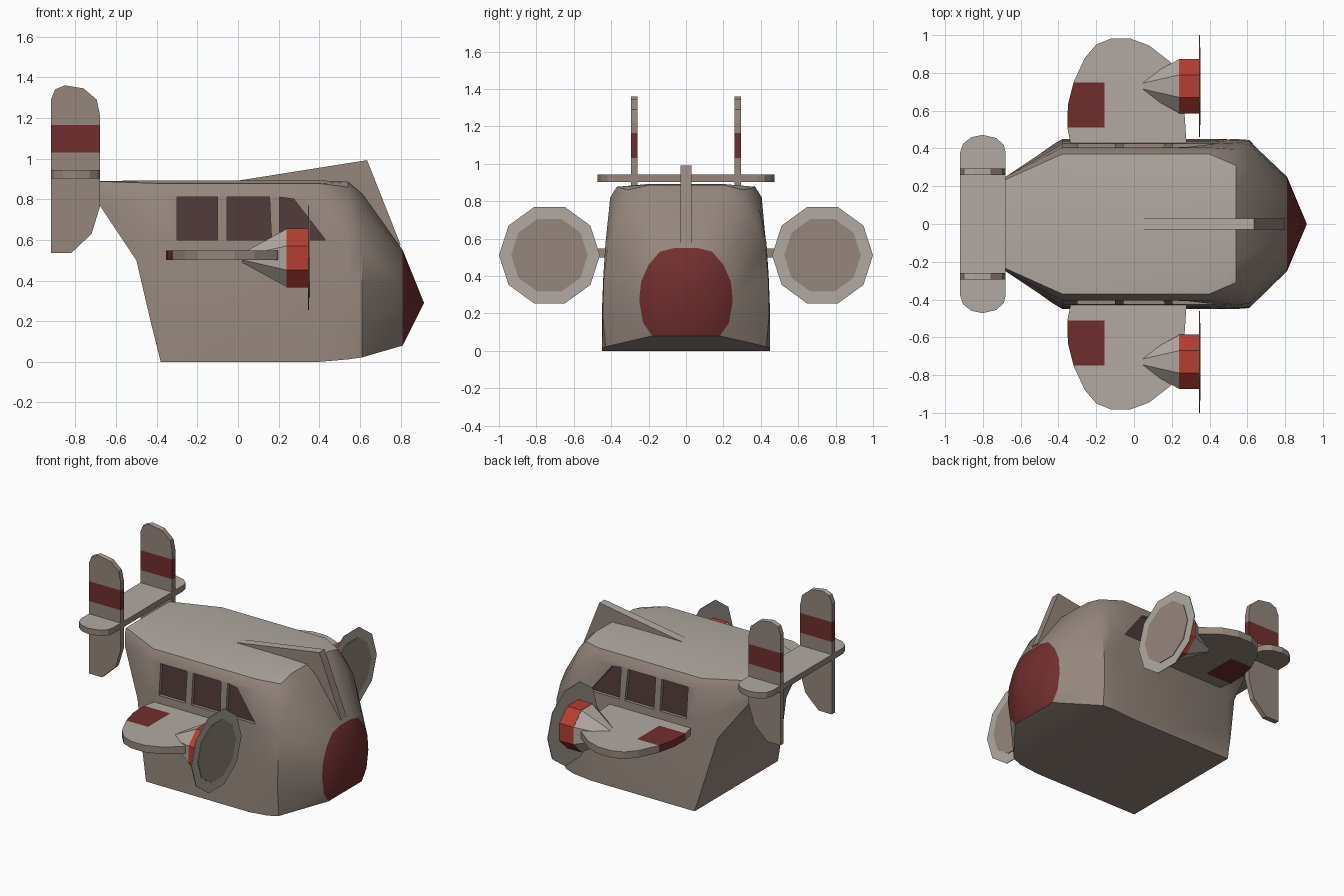
import bpy, bmesh, math
from mathutils import Vector

if "Cube" in bpy.data.objects:
    bpy.data.objects.remove(bpy.data.objects["Cube"])

COLOURS = [("taupe", (.30, .24, .205)), ("light_grey", (.445, .402, .361)),
           ("dark_red", (.165, .027, .027)), ("bright_red", (.46, .048, .032)),
           ("window_dark", (.08, .04, .04))]
TAUPE, LIGHT, DARK_RED, BRIGHT_RED, GLASS = range(5)
mats = []
for name, c in COLOURS:
    m = bpy.data.materials.new(name)
    m.diffuse_color = (*c, 1)
    m.use_nodes = True
    m.node_tree.nodes["Principled BSDF"].inputs["Base Color"].default_value = m.diffuse_color
    mats.append(m)


def finish(bm, name, rule=None):
    """Turn a bmesh into an object, colouring faces by a rule."""
    bmesh.ops.recalc_face_normals(bm, faces=bm.faces)
    bm.normal_update()
    for f in bm.faces:
        if rule:
            f.material_index = rule(f.calc_center_median(), f.normal)
    me = bpy.data.meshes.new(name)
    bm.to_mesh(me)
    bm.free()
    ob = bpy.data.objects.new(name, me)
    for m in mats:
        me.materials.append(m)
    bpy.context.collection.objects.link(ob)
    return ob


def activate(ob):
    bpy.ops.object.select_all(action='DESELECT')
    ob.select_set(True)
    bpy.context.view_layer.objects.active = ob


def add_prism(bm, a, b):
    """Solid between two matching outlines."""
    va = [bm.verts.new(p) for p in a]
    vb = [bm.verts.new(p) for p in b]
    n = len(va)
    first = bm.faces.new(va)
    bm.faces.new(vb[::-1])
    for i in range(n):
        bm.faces.new((va[i], vb[i], vb[(i + 1) % n], va[(i + 1) % n]))
    return first


def cut(bm, co, no):
    bmesh.ops.bisect_plane(bm, geom=bm.verts[:] + bm.edges[:] + bm.faces[:],
                           plane_co=co, plane_no=no)


def grey(c, n):
    return LIGHT if n.z > .8 else TAUPE


# Fuselage: half sections (x, y, z) from roof to floor, mirrored into rings
def at(x, pts):
    return [(x, y, z) for y, z in pts]


side = [(.2, .892), (.37, .877), (.405, .82), (.425, .6), (.437, .4), (.444, .2), (.45, 0)]
sections = [
    [(-.68, .16, .89), (-.68, .235, .888), (-.68, .25, .86), (-.68, .25, .77),
     (-.50, .37, .5), (-.43, .42, .2), (-.38, .45, 0)],
    at(-.38, side),
    at(.4, side),
    at(.54, [(.2, .887), (.31, .86), (.395, .75), (.43, .58), (.442, .4), (.45, .2), (.448, .012)]),
    at(.61, [(.16, .83), (.28, .79), (.37, .69), (.42, .55), (.44, .38), (.445, .2), (.43, .022)]),
    at(.81, [(.06, .55), (.14, .53), (.2, .46), (.24, .37), (.25, .27), (.23, .15), (.18, .08)]),
]
bm = bmesh.new()
rings = []
for s in sections:
    loop = s + [(x, -y, z) for x, y, z in reversed(s)]
    rings.append([bm.verts.new(p) for p in loop])
for r, q in zip(rings, rings[1:]):
    for i in range(14):
        j = (i + 1) % 14
        bm.faces.new((r[i], r[j], q[j], q[i]))
for i in range(6):
    t = rings[0]
    bm.faces.new((t[i], t[i + 1], t[12 - i], t[13 - i]))
tip = bm.verts.new((.915, 0, .29))
for i in range(14):
    bm.faces.new((rings[-1][i], rings[-1][(i + 1) % 14], tip))
bmesh.ops.remove_doubles(bm, verts=bm.verts, dist=.0005)
fuselage = finish(bm, "fuselage", lambda c, n: DARK_RED if c.x > .815 else grey(c, n))

# Recessed side windows
windows = [[(-.30, .6), (-.10, .6), (-.10, .81), (-.30, .81)],
           [(-.055, .6), (.165, .6), (.155, .81), (-.055, .81)],
           [(.205, .6), (.43, .6), (.275, .80), (.205, .81)]]
bm = bmesh.new()
for s in (1, -1):
    for w in windows:
        pane = add_prism(bm, [(x, s * (.402 - (z - .6) * .09), z) for x, z in w],
                         [(x, s * .55, z) for x, z in w])
        pane.material_index = GLASS
cutter = finish(bm, "window_cutter")
cutter.hide_render = True
mod = fuselage.modifiers.new("windows", 'BOOLEAN')
mod.operation, mod.solver, mod.object = 'DIFFERENCE', 'EXACT', cutter
activate(fuselage)
bpy.ops.object.modifier_apply(modifier=mod.name)
bpy.data.objects.remove(cutter)
activate(fuselage)
bpy.ops.object.shade_smooth_by_angle(angle=math.radians(30))

# Roof crest
crest = [(-.04, .885), (.635, .992), (.80, .575), (.74, .55), (.5, .8)]
bm = bmesh.new()
add_prism(bm, [(x, -.029, z) for x, z in crest], [(x, .029, z) for x, z in crest])
finish(bm, "roof_crest", grey)

# Tailplane with rounded tips
half = [(-.68, .38), (-.69, .42), (-.73, .455), (-.80, .472), (-.86, .46), (-.905, .425), (-.92, .38)]
outline = half + [(x, -y) for x, y in reversed(half)]
bm = bmesh.new()
add_prism(bm, [(x, y, .903) for x, y in outline], [(x, y, .943) for x, y in outline])
finish(bm, "tailplane", grey)

fin = [(-.92, .535), (-.82, .535), (-.72, .63), (-.68, .76), (-.68, 1.22), (-.695, 1.29),
       (-.76, 1.345), (-.85, 1.36), (-.90, 1.34), (-.92, 1.29)]
wing = [(.28, .40), (.27, .55), (.25, .78), (.19, .86), (.08, .945), (-.02, .982), (-.12, .982),
        (-.20, .95), (-.26, .88), (-.32, .75), (-.35, .63), (-.353, .51), (-.33, .40)]


def wing_rule(c, n):
    return DARK_RED if c.x < -.155 and .51 < abs(c.y) < .75 else grey(c, n)


def ring(x, y, r, sides, turn=0.0):
    return [(x, y + r * math.cos(turn + math.tau * i / sides),
             .511 + r * math.sin(turn + math.tau * i / sides)) for i in range(sides)]


for s, tag in ((1, "left"), (-1, "right")):
    # Upright fins with a painted band
    bm = bmesh.new()
    add_prism(bm, [(x, s * .26, z) for x, z in fin], [(x, s * .295, z) for x, z in fin])
    for z in (1.03, 1.165):
        cut(bm, (0, 0, z), (0, 0, 1))
    finish(bm, tag + "_fin", lambda c, n: DARK_RED if 1.03 < c.z < 1.165 else grey(c, n))

    # Wings with a painted trailing panel
    bm = bmesh.new()
    add_prism(bm, [(x, s * y, .50) for x, y in wing], [(x, s * y, .548) for x, y in wing])
    cut(bm, (-.155, 0, 0), (1, 0, 0))
    for y in (.51, .75):
        cut(bm, (0, s * y, 0), (0, 1, 0))
    finish(bm, tag + "_wing", wing_rule)

    # Engine: tapered nacelle, cowl and propeller disc
    ey, turn = s * .73, math.pi / 8
    bm = bmesh.new()
    add_prism(bm, ring(.02, ey, .025, 8, turn), ring(.24, ey, .155, 8, turn))
    finish(bm, tag + "_nacelle", lambda c, n: LIGHT)
    bm = bmesh.new()
    add_prism(bm, ring(.238, ey, .156, 8, turn), ring(.345, ey, .156, 8, turn))
    finish(bm, tag + "_cowl", lambda c, n: BRIGHT_RED)
    bm = bmesh.new()
    add_prism(bm, ring(.344, ey, .27, 10), ring(.349, ey, .27, 10))
    finish(bm, tag + "_propeller_disc", lambda c, n: LIGHT)
    bm = bmesh.new()
    add_prism(bm, ring(.348, ey, .205, 10), ring(.353, ey, .205, 10))
    finish(bm, tag + "_propeller_centre", lambda c, n: TAUPE)
